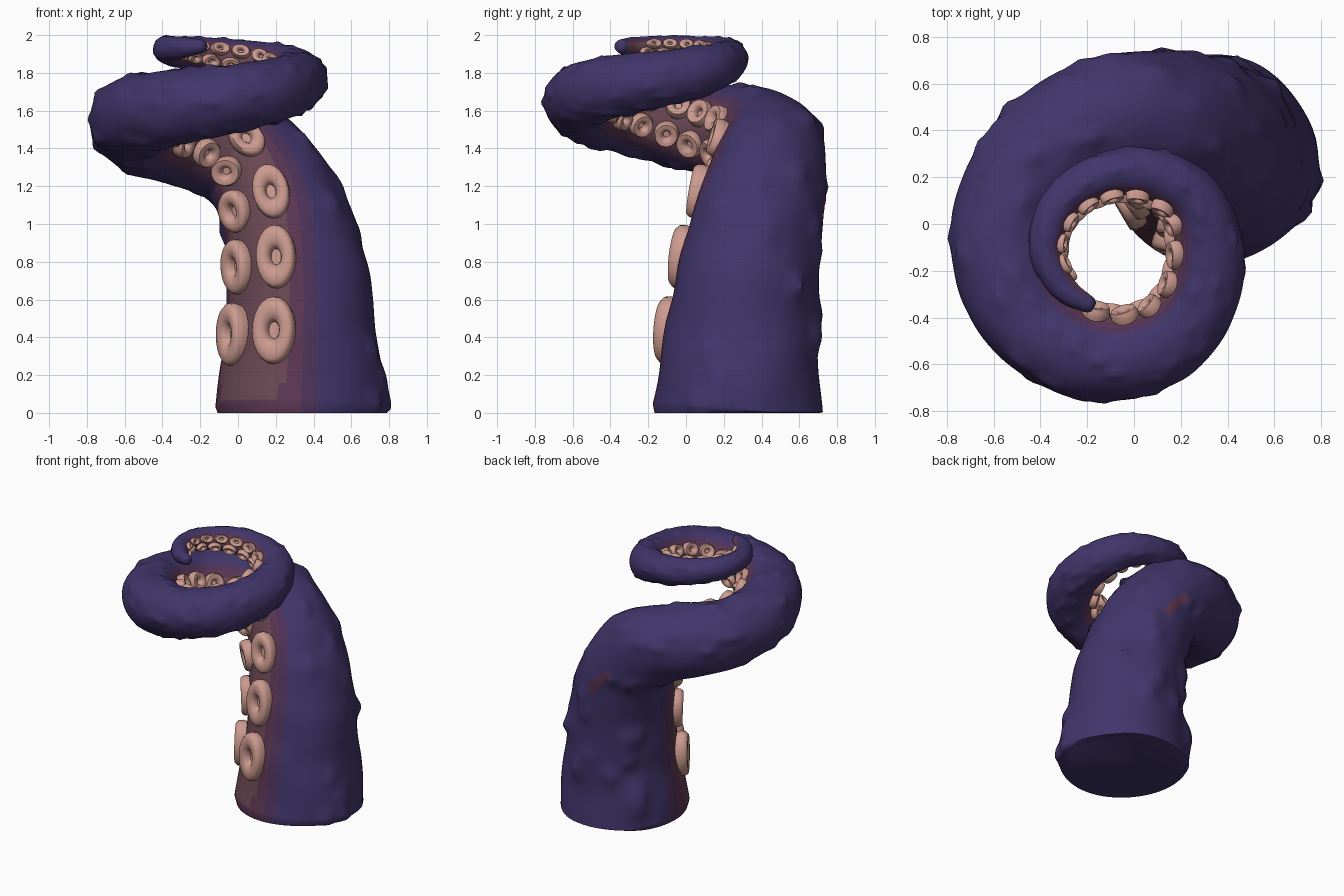
import bpy, bmesh, math, random
from mathutils import Vector, noise

random.seed(4)
if "Cube" in bpy.data.objects:
    bpy.data.objects.remove(bpy.data.objects["Cube"])


def material(name, rgb):
    m = bpy.data.materials.new(name)
    m.use_nodes = True
    m.diffuse_color = (*rgb, 1)
    bsdf = m.node_tree.nodes["Principled BSDF"]
    bsdf.inputs["Base Color"].default_value = (*rgb, 1)
    bsdf.inputs["Roughness"].default_value = 0.7
    return m


skin = material("purple skin", (.053, .036, .145))
edge = material("plum band edge", (.075, .033, .105))
inner_edge = material("maroon band", (.105, .037, .085))
belly = material("brown underside", (.145, .064, .088))
flesh = material("pink sucker", (.6, .325, .275))

# Centreline of the tentacle: x, y, z, radius
PATH = [Vector(p) for p in (
    (.33, .27, 0, .455), (.335, .29, .35, .412), (.31, .33, .75, .37),
    (.24, .385, 1.05, .34), (.12, .43, 1.27, .307), (-.05, .45, 1.395, .282),
    (-.29, .365, 1.46, .262), (-.48, .17, 1.495, .243), (-.555, -.07, 1.545, .23),
    (-.5, -.33, 1.59, .21), (-.32, -.51, 1.62, .197), (-.08, -.57, 1.655, .182),
    (.15, -.5, 1.7, .17), (.29, -.32, 1.74, .158), (.32, -.1, 1.775, .145),
    (.26, .1, 1.815, .127), (.12, .2, 1.855, .11), (-.05, .225, 1.88, .1),
    (-.22, .17, 1.9, .09), (-.34, .05, 1.915, .08), (-.38, -.1, 1.925, .07),
    (-.34, -.22, 1.93, .062), (-.27, -.3, 1.935, .052), (-.2, -.34, 1.94, .038))]


def spline(points, steps):
    """Smooth curve through the points."""
    ends = [2 * points[0] - points[1]] + points + [2 * points[-1] - points[-2]]
    out = []
    for a, b, c, d in zip(ends, ends[1:], ends[2:], ends[3:]):
        for k in range(steps):
            u = k / steps
            out.append(.5 * (2 * b + (c - a) * u + (2 * a - 5 * b + 4 * c - d) * u ** 2
                             + (3 * b - a - 3 * c + d) * u ** 3))
    return out + [points[-1]]


CURVE = spline(PATH, 16)
LENGTHS = [0]
for a, b in zip(CURVE, CURVE[1:]):
    LENGTHS.append(LENGTHS[-1] + (b.xyz - a.xyz).length)
TOTAL = LENGTHS[-1]


def at(s):
    """Position and radius at a distance along the curve."""
    s = min(max(s, 0), TOTAL)
    i = 0
    while i < len(LENGTHS) - 2 and LENGTHS[i + 1] < s:
        i += 1
    return CURVE[i].lerp(CURVE[i + 1], (s - LENGTHS[i]) / (LENGTHS[i + 1] - LENGTHS[i]))


def frame(s):
    """Centre, radius, and the directions along, inward and sideways."""
    p = at(s)
    along = (at(s + .02).xyz - at(s - .02).xyz).normalized()
    inward = Vector((-.07 - p.x, -.14 - p.y, 0))
    inward = (inward - along * inward.dot(along)).normalized()
    return p.xyz, p.w, along, inward, along.cross(inward)


def surface(s, angle):
    """Point on the tube and its outward normal; angle 0 faces the coil axis."""
    c, r, along, inward, side = frame(s)
    normal = inward * math.cos(angle) + side * math.sin(angle)
    return c + normal * r, normal, r


def make_object(name, bm, mats, limit):
    bmesh.ops.recalc_face_normals(bm, faces=bm.faces)
    mesh = bpy.data.meshes.new(name)
    bm.to_mesh(mesh)
    bm.free()
    for m in mats:
        mesh.materials.append(m)
    ob = bpy.data.objects.new(name, mesh)
    bpy.context.collection.objects.link(ob)
    bpy.ops.object.select_all(action='DESELECT')
    ob.select_set(True)
    bpy.context.view_layer.objects.active = ob
    bpy.ops.object.shade_smooth_by_angle(angle=math.radians(limit))


# Warts scattered over the back and sides
warts = []
s = .05
while s < TOTAL - .1:
    for k in range(2):
        p, n, r = surface(s, math.pi + random.uniform(-1.9, 1.9))
        warts.append((p, r * random.uniform(.1, .17), r * random.uniform(.05, .1)))
    s += .3 * at(s).w


def band(s, degrees):
    """Skin colour by distance along and angle from the underside."""
    if 1.08 < s < 1.32 and abs(degrees - 199) < 6:
        return 2  # reddish scar on the outer bend
    away = min(degrees, 360 - degrees)
    if away < 46:
        away = min(45, away + max(0, .22 - s) * 60 + (36 if s < .04 else 0))
    return 3 if away < 36 else 2 if away < 46 else 1 if away < 56 else 0


# Tentacle body
RINGS, SIDES = 230, 64
bm = bmesh.new()
rings = []
for i in range(RINGS + 1):
    s = TOTAL * i / RINGS
    c, r, along, inward, side = frame(s)
    near = [w for w in warts if (w[0] - c).length < r * 1.7]
    ring = []
    for j in range(SIDES):
        a = math.tau * j / SIDES
        n = inward * math.cos(a) + side * math.sin(a)
        p = c + n * r
        lift = .04 * r * noise.noise(p * 1.6 / (r + .1))
        for q, width, height in near:
            d = (p - q) / width
            d -= along * d.dot(along) * .35
            lift += height * math.exp(-d.length_squared)
        if i == 0:
            lift -= .015
        p += n * lift
        p.z = 0 if i == 0 else max(p.z, .004)
        ring.append(bm.verts.new(p))
    rings.append(ring)

for i in range(RINGS):
    for j in range(SIDES):
        k = (j + 1) % SIDES
        f = bm.faces.new((rings[i][j], rings[i][k], rings[i + 1][k], rings[i + 1][j]))
        f.material_index = band(TOTAL * i / RINGS, (j + .5) * 360 / SIDES)
bm.faces.new(rings[0])
# Rounded tip
c, r, along, inward, side = frame(TOTAL)
last = rings[-1]
for h in (.5, .85):
    loop = [bm.verts.new(c + (v.co - c) * math.sqrt(1 - h * h) + along * r * h) for v in rings[-1]]
    for j in range(SIDES):
        k = (j + 1) % SIDES
        bm.faces.new((last[j], last[k], loop[k], loop[j]))
    last = loop
bm.faces.new(last)
make_object("tentacle_body", bm, (skin, edge, inner_edge, belly), 50)

# Two rows of ring-shaped suckers, sized by the spacing on the inner surface
PROFILE = ((.92, -.8), (1, .1), (.98, .65), (.87, 1), (.6, 1), (.38, .85), (.29, .45), (.25, .15))
TURN = 24
bm = bmesh.new()
for sign in (-1, 1):
    angle = math.radians(3 + sign * 20)
    s = .41
    while s < TOTAL - .1:
        r = at(s).w
        step = .07 + .77 * r
        p, n, r = surface(s, angle)
        span = surface(s + step / 2, angle)[0] - surface(s - step / 2, angle)[0]
        # Spread the suckers where the inside of a bend squeezes them
        spread = max(1, .58 * step / span.length)
        up = (span - n * span.dot(n)).normalized()
        across = n.cross(up)
        half_long = .46 * span.length * spread
        half_wide = .27 * r + .008
        thick = min(.03 + .065 * r, .33 * r)
        last = None
        for rad, h in PROFILE:
            loop = []
            for j in range(TURN):
                a = math.tau * j / TURN
                loop.append(bm.verts.new(p + n * thick * h + rad * (
                    up * half_long * math.sin(a) + across * half_wide * math.cos(a))))
            if last:
                for j in range(TURN):
                    k = (j + 1) % TURN
                    bm.faces.new((last[j], last[k], loop[k], loop[j]))
            last = loop
        bm.faces.new(last)
        s += step * spread
make_object("suckers", bm, (flesh,), 60)
